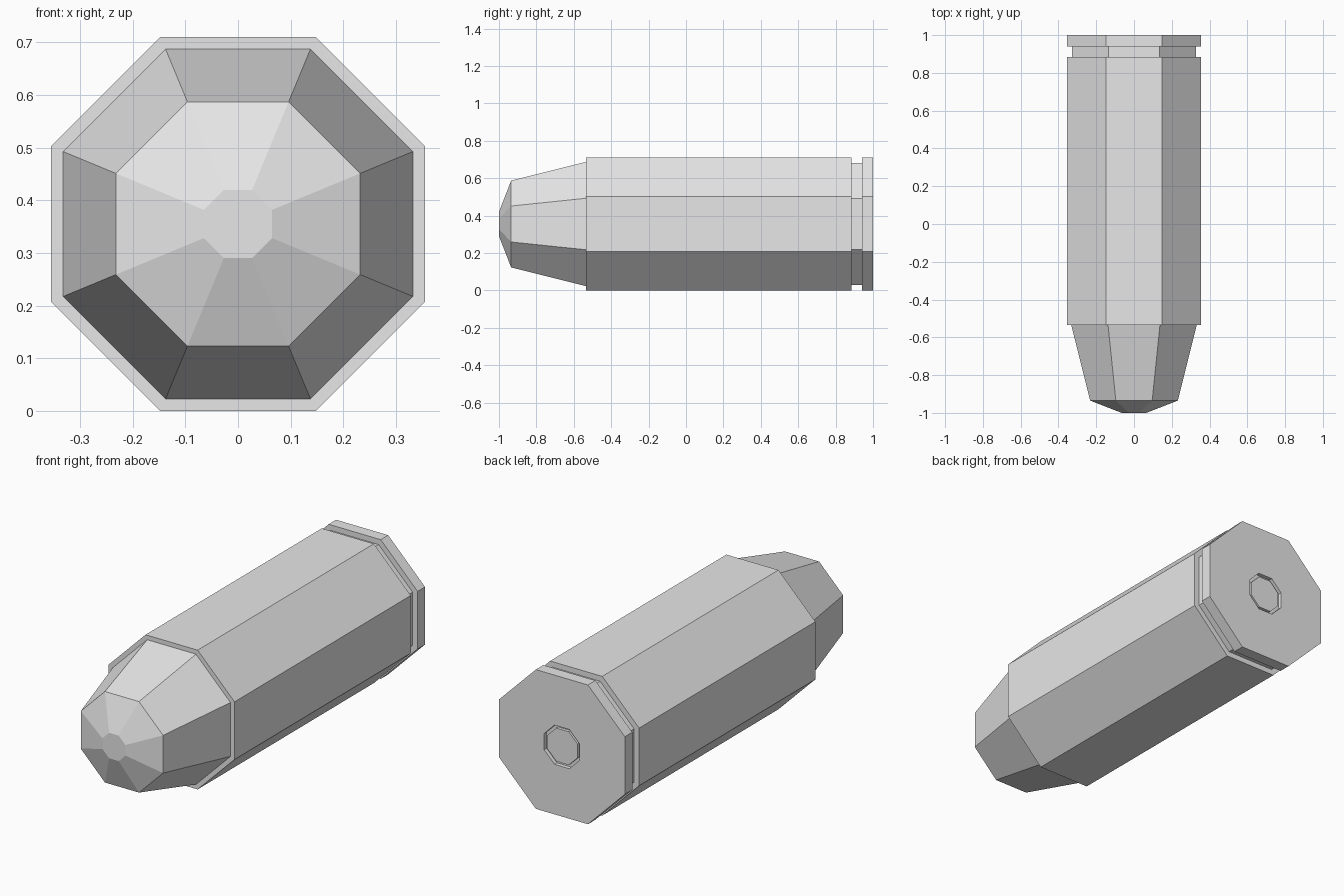
import bpy, bmesh, math

default = bpy.data.objects.get("Cube")
if default:
    bpy.data.objects.remove(default, do_unlink=True)

SIDES = 8
AXIS_Z = 0.355


def make_material(name, rgb):
    mat = bpy.data.materials.new(name)
    mat.use_nodes = True
    colour = (*rgb, 1.0)
    mat.diffuse_color = colour
    mat.node_tree.nodes["Principled BSDF"].inputs["Base Color"].default_value = colour
    return mat


grey = make_material("plain grey", (0.8, 0.8, 0.8))


def octagonal_part(name, profile):
    """Skin rings of (y, distance from axis to flat side) and cap both ends."""
    bm = bmesh.new()
    rings = []
    for y, flat in profile:
        radius = flat / math.cos(math.pi / SIDES)
        angles = [(k + 0.5) * math.tau / SIDES for k in range(SIDES)]
        rings.append([bm.verts.new((radius * math.cos(a), y, AXIS_Z + radius * math.sin(a)))
                      for a in angles])
    for a, b in zip(rings, rings[1:]):
        for i in range(SIDES):
            j = (i + 1) % SIDES
            bm.faces.new((a[i], a[j], b[j], b[i]))
    bm.faces.new(rings[0])
    bm.faces.new(rings[-1])
    bmesh.ops.recalc_face_normals(bm, faces=bm.faces)
    mesh = bpy.data.meshes.new(name)
    bm.to_mesh(mesh)
    bm.free()
    mesh.materials.append(grey)
    obj = bpy.data.objects.new(name, mesh)
    bpy.context.collection.objects.link(obj)
    return obj


# Casing with extractor groove, rim and a ring recess around the primer
octagonal_part("casing", [
    (-0.535, 0.332), (-0.535, 0.355), (0.885, 0.355), (0.885, 0.327),
    (0.94, 0.327), (0.94, 0.355), (1.0, 0.355),
    (1.0, 0.1), (0.98, 0.1), (0.98, 0.085), (0.995, 0.085),
])

# Tapered nose with a blunt flat tip
octagonal_part("nose", [(-0.535, 0.332), (-0.935, 0.232), (-1.0, 0.065)])
